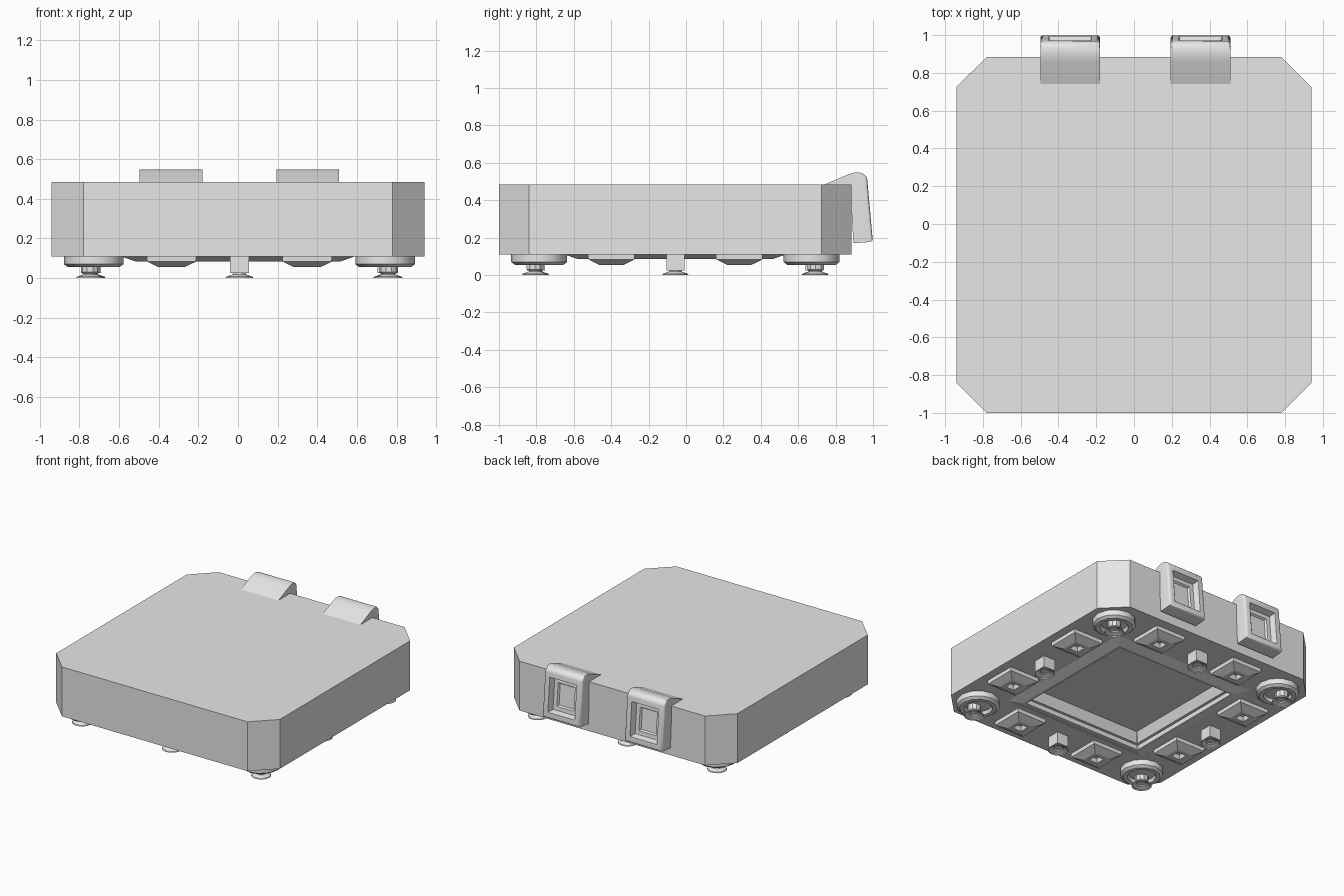
import bpy, bmesh, math
from mathutils import Vector

if "Cube" in bpy.data.objects:
    bpy.data.objects.remove(bpy.data.objects["Cube"], do_unlink=True)

grey = bpy.data.materials.new("plain_grey")
grey.use_nodes = True
grey.diffuse_color = (0.8, 0.8, 0.8, 1)
grey.node_tree.nodes["Principled BSDF"].inputs["Base Color"].default_value = (0.8, 0.8, 0.8, 1)

MID = Vector((0.007, -0.057, 0))     # centre of the underside layout


def finish(bm, name, at, smooth=False):
    mesh = bpy.data.meshes.new(name)
    bm.to_mesh(mesh)
    bm.free()
    mesh.materials.append(grey)
    obj = bpy.data.objects.new(name, mesh)
    bpy.context.collection.objects.link(obj)
    obj.location = at
    if smooth:
        bpy.ops.object.select_all(action='DESELECT')
        obj.select_set(True)
        bpy.context.view_layer.objects.active = obj
        bpy.ops.object.shade_smooth_by_angle(angle=math.radians(35))
    return obj


def octagon(hx, hy, cut, z):
    quarter = [(hx, hy - cut), (hx - cut, hy)]
    pts = quarter + [(-x, y) for x, y in reversed(quarter)]
    return [(x, y, z) for x, y in pts + [(-x, -y) for x, y in pts]]


def square(h, z):
    return [(sx * h, sy * h, z) for sx, sy in ((1, 1), (-1, 1), (-1, -1), (1, -1))]


def circle(r, z, n=16):
    return [(r * math.cos(math.tau * i / n), r * math.sin(math.tau * i / n), z) for i in range(n)]


def loft(name, rings, at, smooth=False, closed=True, apex=None):
    """Skin a list of rings; apex closes the first ring with a fan."""
    bm = bmesh.new()
    loops = [[bm.verts.new(p) for p in ring] for ring in rings]
    n = len(loops[0])
    for a, b in zip(loops, loops[1:]):
        for i in range(n):
            j = (i + 1) % n
            bm.faces.new((a[i], a[j], b[j], b[i]))
    if closed:
        bm.faces.new(loops[-1])
        if apex is None:
            bm.faces.new(loops[0][::-1])
        else:
            tip = bm.verts.new((0, 0, apex))
            for i in range(n):
                bm.faces.new((tip, loops[0][(i + 1) % n], loops[0][i]))
        bmesh.ops.recalc_face_normals(bm, faces=bm.faces)
    return finish(bm, name, at, smooth)


# Main slab, with the raised frame and stepped recess on its underside
loft("body", [
    octagon(0.45, 0.45, 0.004, 0.19),
    octagon(0.48, 0.48, 0.004, 0.12),
    octagon(0.50, 0.50, 0.004, 0.12),
    octagon(0.50, 0.50, 0.004, 0.085),
    octagon(0.52, 0.52, 0.004, 0.085),
    octagon(0.59, 0.59, 0.004, 0.11),
    octagon(0.94, 0.9425, 0.16, 0.11),
    octagon(0.94, 0.9425, 0.16, 0.485),
], (0, -0.0575, 0))


def foot_disc(name, at):
    # Thin dished sole, open underneath
    loft(name, [circle(0.07, 0), circle(0.066, 0.007), circle(0.035, 0.018),
                circle(0.03, 0.026)], at, True, False)


# Corner pads with hollow centres and screw feet
for sx in (-1, 1):
    for sy in (-1, 1):
        tag = ("front" if sy < 0 else "back") + ("_left" if sx > 0 else "_right")
        at = MID + Vector((sx * 0.735, sy * 0.728, 0))
        loft("corner_pad_" + tag, [
            circle(0.09, 0.08, 12), circle(0.10, 0.056, 12), circle(0.13, 0.055, 12),
            circle(0.15, 0.07, 12), circle(0.15, 0.112, 12)], at, True, True, 0.065)
        foot = at + Vector((sx * 0.018, sy * 0.022, 0))
        loft("foot_stem_" + tag, [circle(0.04, 0.024, 10), circle(0.047, 0.03, 10),
                                  circle(0.047, 0.078, 10)], foot, True, True, 0.035)
        foot_disc("foot_disc_" + tag, foot)

# Each side of the underside: a block foot between two hollow studs
for k, side in enumerate(("front", "left", "back", "right")):
    a = math.tau * (k - 1) / 4
    out = Vector((math.cos(a), math.sin(a), 0))
    along = Vector((-out.y, out.x, 0))
    at = MID + out * 0.745
    loft("block_foot_" + side, [square(0.048, 0.025), square(0.048, 0.112)], at)
    foot_disc("block_disc_" + side, at)
    for s in (-1, 1):
        loft("stud_" + side + ("_a" if s < 0 else "_b"), [
            square(0.026, 0.085), square(0.036, 0.055), square(0.066, 0.055),
            square(0.123, 0.083), square(0.125, 0.112)], at + along * s * 0.342)

# Rear clips: side profile in (y, z), extruded, with a stepped pocket behind
PROFILE = [(0.73, 0.48), (0.86, 0.535), (0.90, 0.548), (0.94, 0.548), (0.968, 0.525),
           (0.999, 0.178), (0.895, 0.17), (0.882, 0.40), (0.86, 0.46)]
for side, x in (("left", 0.352), ("right", -0.338)):
    bm = bmesh.new()
    ends = [[bm.verts.new((sx * 0.158, y, z)) for y, z in PROFILE] for sx in (-1, 1)]
    n = len(PROFILE)
    bm.faces.new(ends[0])
    bm.faces.new(ends[1][::-1])
    walls = [bm.faces.new((ends[0][i], ends[1][i], ends[1][(i + 1) % n], ends[0][(i + 1) % n]))
             for i in range(n)]
    bmesh.ops.recalc_face_normals(bm, faces=bm.faces)
    back = walls[4]
    rim = [e for e in back.edges] + [e for e in walls[3].edges if e not in back.edges[:]]
    for inset, depth in ((0.045, 0), (0.012, -0.045), (0.03, 0), (0.008, -0.015)):
        bmesh.ops.inset_region(bm, faces=[back], thickness=inset, depth=depth, use_even_offset=True)
    bmesh.ops.bevel(bm, geom=[e for e in rim if e.is_valid], offset=0.014, segments=3,
                    profile=0.5, affect='EDGES')
    finish(bm, "rear_clip_" + side, (x, 0, 0), True)
